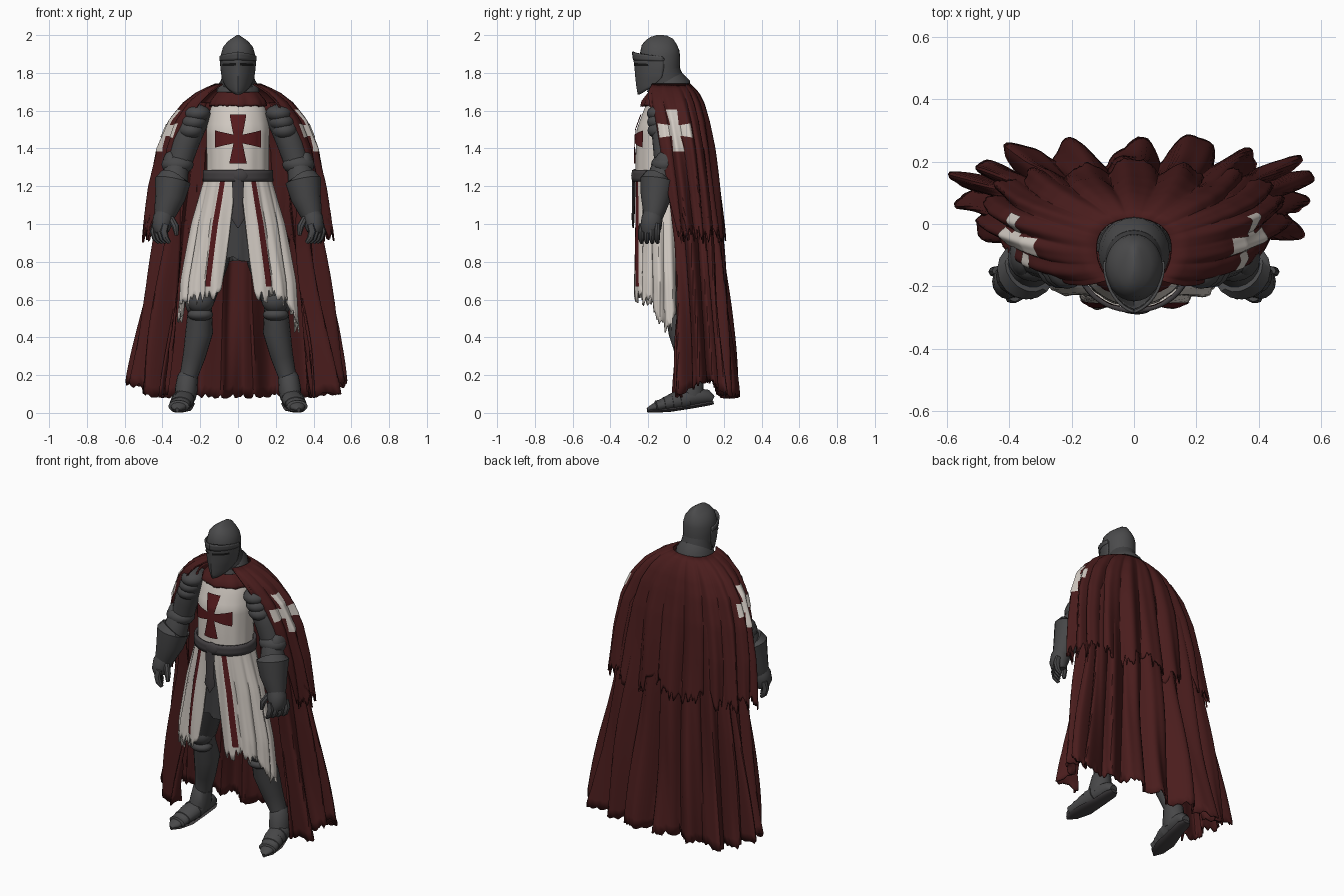
import bpy, bmesh, math, random
from mathutils import Vector
from math import sin, cos, pi

random.seed(4)
if "Cube" in bpy.data.objects:
    bpy.data.objects.remove(bpy.data.objects["Cube"])


def material(name, r, g, b):
    m = bpy.data.materials.new(name)
    m.use_nodes = True
    m.diffuse_color = (r, g, b, 1)
    m.node_tree.nodes["Principled BSDF"].inputs["Base Color"].default_value = (r, g, b, 1)
    return m


CAPE = material("dark red cloth", .068, .012, .012)
RED = material("red emblem", .092, .01, .012)
LINEN = material("off white linen", .64, .59, .54)
STEEL = material("dark steel", .064, .064, .066)
HELM = material("helmet steel", .07, .07, .072)
MAIL = material("dark mail", .05, .05, .052)
LEATHER = material("grey leather", .055, .05, .053)
BLACK = material("black", .008, .008, .008)
parts = []


def finish(name, bm, mat, thick=0):
    bmesh.ops.recalc_face_normals(bm, faces=bm.faces)
    me = bpy.data.meshes.new(name)
    bm.to_mesh(me)
    bm.free()
    me.materials.append(mat)
    ob = bpy.data.objects.new(name, me)
    bpy.context.scene.collection.objects.link(ob)
    if thick:
        mod = ob.modifiers.new("thickness", 'SOLIDIFY')
        mod.thickness, mod.offset = thick, 0
    parts.append(ob)
    return ob


def surface(rows, folds=0, keel=0, front=1, square=1):
    """Upright shell; rows are (z, half width, half depth, centre y, fold depth); t = 0 faces front."""
    rows = sorted(rows)

    def point(t, z, out=0):
        zc = min(max(z, rows[0][0]), rows[-1][0])
        for a, b in zip(rows, rows[1:]):
            if zc <= b[0]:
                break
        k = (zc - a[0]) / (b[0] - a[0])
        w, d, cy, amp = [p + (q - p) * k for p, q in zip(a[1:], b[1:])]
        # Front half may be deeper, back half flatter
        c = cos(t) * front if cos(t) > 0 else -abs(cos(t)) ** square
        # Round lobes with sharp valleys, made uneven by slower and quicker waves
        f = out + amp * (2 * abs(cos(folds * t / 2)) - 1.2 + .4 * sin(7 * t + 5 * z) + .25 * sin(31 * t + 2 * z))
        ridge = keel * max(0, 1 - abs(t) / 1.2)
        return Vector(((w + f) * sin(t), cy - d * c - f * cos(t) - ridge, z))
    return point


def patch(name, surf, corners, mat, nu=12, nv=8, out=0, thick=0, rag=0, hem=None):
    """Four-cornered sheet on a shell: top pair, then bottom pair of (t, z)."""
    (ta, za), (tb, zb), (tc, zc), (td, zd) = corners
    bm, grid = bmesh.new(), []
    tear = [random.uniform(-rag, rag) for _ in range(nu + 1)]
    for j in range(nv + 1):
        v, row = j / nv, []
        for i in range(nu + 1):
            u = i / nu
            t = (ta + (tb - ta) * u) * (1 - v) + (tc + (td - tc) * u) * v
            z = (za + (zb - za) * u) * (1 - v) + (zc + (zd - zc) * u) * v
            z += tear[i] * v ** 6 + (hem(t) * v * v if hem else 0)
            row.append(bm.verts.new(surf(t, z, out)))
        grid.append(row)
    for a, b in zip(grid, grid[1:]):
        for i in range(nu):
            bm.faces.new((a[i], a[i + 1], b[i + 1], b[i]))
    return finish(name, bm, mat, thick)


def tube(name, rings, mat, s=1, sides=16):
    """Capped limb through rings of (x, y, z, side radius, other radius)."""
    bm, loops = bmesh.new(), []
    mid = [Vector(r[:3]) for r in rings]
    for i, r in enumerate(rings):
        d = (mid[min(i + 1, len(mid) - 1)] - mid[max(i - 1, 0)]).normalized()
        a = Vector((1, 0, 0))
        a = (a - d * a.dot(d)).normalized()
        b = d.cross(a)
        ring = []
        for k in range(sides):
            q = 2 * pi * k / sides
            p = mid[i] + a * cos(q) * r[3] + b * sin(q) * r[4]
            ring.append(bm.verts.new((p.x * s, p.y, p.z)))
        loops.append(ring)
    for p, q in zip(loops, loops[1:]):
        for k in range(sides):
            n = (k + 1) % sides
            bm.faces.new((p[k], p[n], q[n], q[k]))
    bm.faces.new(loops[0])
    bm.faces.new(loops[-1])
    return finish(name, bm, mat)


def ball(name, centre, size, mat, s=1):
    bm = bmesh.new()
    bmesh.ops.create_uvsphere(bm, u_segments=16, v_segments=10, radius=1)
    for v in bm.verts:
        v.co = Vector([c + p * q for c, p, q in zip(centre, v.co, size)])
        v.co.x *= s
    return finish(name, bm, mat)


def cross(name, surf, t, z, ht, hz, core, mat):
    """Emblem with four flared arms; core is the arm width at the middle."""
    a, b, c, d = ht * core, ht * .36, hz * core, hz * .35
    arms = {"top": [(t - b, z + hz), (t + b, z + hz), (t - a, z), (t + a, z)],
            "bottom": [(t - a, z), (t + a, z), (t - b, z - hz), (t + b, z - hz)],
            "right": [(t - ht, z + d), (t, z + c), (t - ht, z - d), (t, z - c)],
            "left": [(t, z + c), (t + ht, z + d), (t, z - c), (t + ht, z - d)]}
    for arm, corners in arms.items():
        patch(f"{name}_{arm}", surf, corners, mat, 14, 14, out=.009)


# Long cape and the shorter mantle over it
cape = surface([(.08, .56, .125, .115, .046), (.5, .49, .112, .09, .036), (.9, .42, .105, .065, .026),
                (1.4, .36, .11, .015, .012), (1.64, .2, .1, -.05, 0)], 18, front=2, square=.72)
patch("cape", cape, [(1.0, 1.64), (2 * pi - 1.0, 1.64), (.8, .09), (2 * pi - .8, .09)], CAPE,
      200, 30, thick=.01, rag=.015, hem=lambda t: .08 * sin(t) ** 12)
mantle = surface([(.92, .48, .14, .045, .024), (1.2, .452, .145, .015, .02), (1.4, .415, .15, -.01, .014),
                  (1.55, .355, .15, -.035, .01), (1.64, .285, .145, -.055, .007),
                  (1.7, .21, .13, -.07, .004), (1.74, .12, .1, -.08, 0)], 18, front=1.35, square=.8)
patch("mantle", mantle, [(.75, 1.74), (2 * pi - .75, 1.74), (1.12, .95), (2 * pi - 1.12, .95)], CAPE,
      200, 32, thick=.008, rag=.05, hem=lambda t: .04 * sin(9 * t) * cos(t) ** 2)
for side, s in (("left", 1), ("right", -1)):
    cross(f"{side}_shoulder_cross", mantle, s * 1.42, 1.495, .42, .11, .22, LINEN)
collar = surface([(1.61, .15, .125, -.11, .004), (1.65, .14, .12, -.105, .004), (1.7, .1, .09, -.1, 0)], 9)
patch("cloth_collar", collar, [(-1.7, 1.7), (1.7, 1.7), (-1.7, 1.625), (1.7, 1.625)], CAPE, 40, 6, thick=.012, rag=.004)

# Tunic: chest, split skirt panels, emblem and stripes
chest = surface([(1.22, .165, .14, -.125, .002), (1.35, .165, .145, -.12, .002), (1.5, .168, .145, -.115, .001),
                 (1.6, .15, .115, -.11, 0), (1.67, .12, .085, -.11, 0)], 14)
patch("tunic_chest", chest, [(-pi, 1.67), (pi, 1.67), (-pi, 1.22), (pi, 1.22)], LINEN, 60, 16)
cross("chest_cross", chest, 0, 1.45, .76, .13, .14, RED)
skirt = surface([(.42, .315, .165, -.11, .014), (.7, .295, .155, -.115, .012), (1.0, .24, .145, -.12, .007),
                 (1.25, .172, .14, -.125, .002)], 14)
patch("mail_skirt", skirt, [(-pi, 1.25), (pi, 1.25), (-pi, .81), (pi, .81)], MAIL, 60, 8, out=-.022, rag=.02)
for side, s in (("left", 1), ("right", -1)):
    patch(f"{side}_tunic_skirt", skirt, [(s * .08, 1.25), (s * 2.1, 1.25), (s * .3, .63), (s * 1.95, .63)], LINEN,
          44, 22, thick=.008, rag=.04,
          hem=lambda t: -.14 * sin(t / 2) ** 2 - (.09 + .03 * s) * math.exp(-((abs(t) - 1.6) / .3) ** 2))
    patch(f"{side}_skirt_stripe", skirt, [(s * .38, 1.23), (s * .53, 1.23), (s * .49, .67), (s * .62, .67)], RED,
          8, 22, out=.008)

# Belt with buckle and hanging end
waist = surface([(1.2, .178, .15, -.125, 0), (1.32, .174, .15, -.125, 0)])
patch("belt", waist, [(-pi, 1.285), (pi, 1.285), (-pi, 1.225), (pi, 1.225)], LEATHER, 48, 3, out=.002, thick=.016)
tube("belt_end", [(0, -.277, 1.27, .034, .009), (0, -.278, 1.1, .026, .008), (0, -.28, 1.03, .036, .008),
                  (0, -.28, .98, .004, .004)], LEATHER, sides=8)
ball("belt_knot", (.01, -.272, 1.255), (.045, .018, .036), LEATHER)

# Neck mail and helmet
tube("neck_mail", [(0, -.09, 1.6, .13, .11), (0, -.085, 1.67, .118, .108), (0, -.095, 1.73, .095, .098),
                   (0, -.115, 1.82, .08, .08)], MAIL, sides=24)
tube("gorget_ring", [(0, -.09, 1.69, .1, .1), (0, -.09, 1.7, .114, .116), (0, -.09, 1.74, .104, .112),
                     (0, -.1, 1.76, .088, .09)], STEEL, sides=24)
tube("helmet_skull", [(0, -.12, 1.775, .083, .085), (0, -.13, 1.83, .088, .1), (0, -.14, 1.89, .092, .108),
                      (0, -.135, 1.935, .08, .1), (0, -.13, 1.965, .055, .08), (0, -.128, 1.985, .028, .06),
                      (0, -.127, 2.0, .005, .025)], HELM, sides=28)
visor = surface([(1.68, .04, .07, -.15, 0), (1.72, .066, .09, -.138, 0), (1.78, .083, .103, -.132, 0),
                 (1.83, .09, .107, -.132, 0), (1.91, .092, .112, -.137, 0)], keel=.03)
patch("visor", visor, [(-1.75, 1.875), (1.75, 1.875), (-1.6, 1.685), (1.6, 1.685)], HELM, 28, 10, thick=.008,
      hem=lambda t: .035 * t * t)
for side, s in (("left", 1), ("right", -1)):
    patch(f"{side}_brow_peak", visor, [(0, 1.912), (s * 1.7, 1.885), (0, 1.868), (s * 1.7, 1.862)], HELM,
          14, 3, out=.003, thick=.009)
    patch(f"{side}_eye_slit", visor, [(s * .12, 1.853), (s * 1.0, 1.848), (s * .12, 1.838), (s * 1.0, 1.836)], BLACK,
          10, 2, out=.007)

for side, s in (("left", 1), ("right", -1)):
    # Shoulder and arm armour
    for i in range(3):
        ball(f"{side}_shoulder_plate_{i + 1}", (.215 + .016 * i, -.13, 1.585 - .045 * i),
             (.07 - .002 * i, .078 - .002 * i, .048), STEEL, s)
    tube(f"{side}_upper_arm", [(.18, -.115, 1.61, .055, .055), (.24, -.115, 1.52, .072, .07),
                               (.28, -.11, 1.42, .07, .066), (.315, -.105, 1.3, .064, .06)], STEEL, s)
    ball(f"{side}_elbow_plate", (.32, -.11, 1.315), (.085, .075, .055), STEEL, s)
    ball(f"{side}_elbow_wing", (.355, -.1, 1.315), (.045, .07, .075), STEEL, s)
    tube(f"{side}_forearm", [(.32, -.115, 1.32, .06, .06), (.34, -.14, 1.22, .075, .075),
                             (.37, -.17, 1.08, .05, .05)], STEEL, s)
    tube(f"{side}_gauntlet_cuff", [(.342, -.145, 1.235, .08, .082), (.345, -.148, 1.23, .095, .095),
                                   (.36, -.16, 1.14, .08, .08), (.385, -.17, 1.06, .06, .058),
                                   (.39, -.175, 1.04, .052, .052)], STEEL, s)
    tube(f"{side}_palm", [(.385, -.175, 1.07, .046, .046), (.395, -.18, 1.03, .056, .056),
                          (.405, -.185, .985, .05, .056), (.4, -.19, .955, .036, .046)], STEEL, s)
    for i in range(4):
        x, y = .437 - .018 * i, -.15 - .028 * i
        tube(f"{side}_finger_{i + 1}", [(x, y, 1.0, .018, .015), (x + .01, y - .003, .96, .02, .017),
                                        (x, y - .004, .925, .018, .016), (x - .02, y, .9, .01, .01)], STEEL, s, 8)
    tube(f"{side}_thumb", [(.355, -.2, 1.03, .018, .018), (.33, -.225, .985, .019, .018),
                           (.325, -.23, .94, .01, .01)], STEEL, s, 8)

    # Leg armour
    tube(f"{side}_thigh", [(.1, -.11, 1.0, .1, .1), (.15, -.09, .8, .1, .1), (.195, -.06, .6, .072, .08)], MAIL, s)
    tube(f"{side}_greave", [(.2, -.055, .6, .066, .072), (.202, -.045, .54, .064, .066), (.205, -.015, .43, .073, .078),
                            (.232, .01, .3, .06, .062), (.262, .03, .19, .047, .05), (.275, .03, .1, .052, .058)],
         STEEL, s, 20)
    ball(f"{side}_knee_plate", (.2, -.085, .595), (.075, .068, .068), STEEL, s)
    ball(f"{side}_knee_wing", (.255, -.06, .59), (.025, .055, .06), STEEL, s)
    for i, z in enumerate((.52, .66)):
        ball(f"{side}_knee_lame_{i + 1}", (.2, -.08, z), (.068, .058, .035), STEEL, s)
    tube(f"{side}_ankle_guard", [(.262, .03, .2, .048, .053), (.266, .03, .19, .055, .06),
                                 (.275, .025, .12, .06, .07), (.28, .02, .075, .055, .075)], STEEL, s)
    tube(f"{side}_shoe", [(.268, .14, .07, .025, .022), (.27, .115, .085, .044, .038), (.278, .04, .085, .054, .05),
                          (.295, -.06, .064, .06, .046), (.31, -.13, .042, .053, .031),
                          (.318, -.18, .026, .034, .018), (.322, -.205, .018, .01, .008)], STEEL, s, 18)
    for i in range(4):
        x, y, r = .288 + .007 * i, -.01 - .042 * i, .062 - .002 * i
        h = .076 - .011 * i
        tube(f"{side}_shoe_plate_{i + 1}", [(x, y + .025, h, r - .005, .05 - .007 * i),
                                            (x + .004, y - .02, h - .008, r, .053 - .007 * i),
                                            (x + .005, y - .027, h - .009, r - .012, .043 - .007 * i)], STEEL, s, 18)
    tube(f"{side}_sole", [(.268, .145, .055, .024, .01), (.27, .115, .05, .042, .012), (.28, .03, .035, .045, .012),
                          (.3, -.08, .018, .056, .012), (.314, -.16, .012, .04, .011),
                          (.322, -.205, .01, .008, .007)], LEATHER, s, 12)

# Smooth shading with sharp edges kept
bpy.ops.object.select_all(action='DESELECT')
for ob in parts:
    ob.select_set(True)
bpy.context.view_layer.objects.active = parts[0]
bpy.ops.object.shade_smooth_by_angle(angle=math.radians(40))
